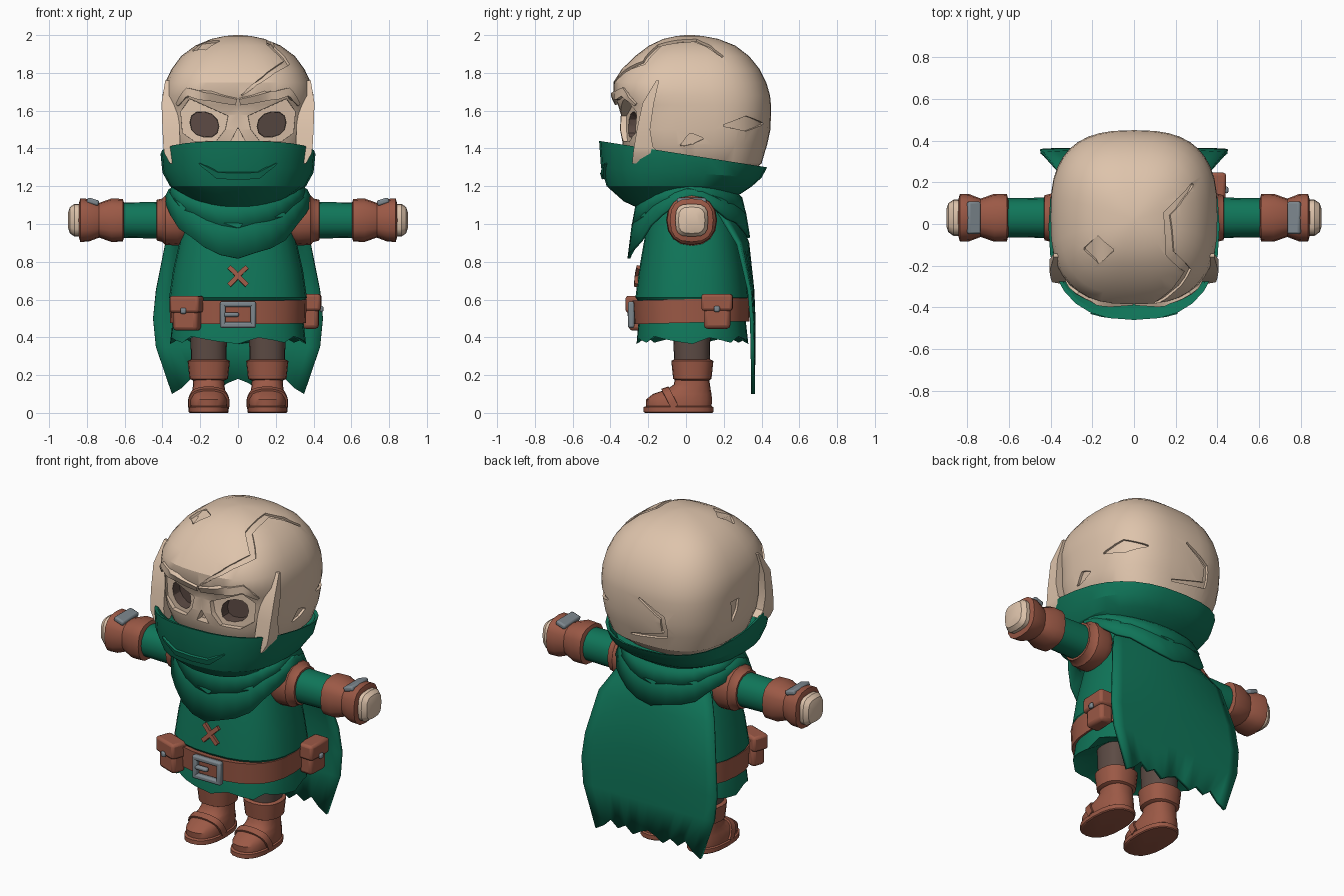
import bpy, bmesh, math
from mathutils import Vector, Matrix
from mathutils.bvhtree import BVHTree

if "Cube" in bpy.data.objects:
    bpy.data.objects.remove(bpy.data.objects["Cube"])


def material(name, rgb):
    m = bpy.data.materials.new(name)
    m.diffuse_color = (*rgb, 1)
    m.use_nodes = True
    m.node_tree.nodes["Principled BSDF"].inputs["Base Color"].default_value = m.diffuse_color
    return m


BONE = material("bone", (0.73, 0.55, 0.41))
GREEN = material("green cloth", (0.005, 0.18, 0.10))
LEATHER = material("brown leather", (0.33, 0.10, 0.061))
STEEL = material("grey steel", (0.205, 0.242, 0.27))
DARK = material("dark brown", (0.107, 0.07, 0.058))


def smooth(me, angle=35):
    me.polygons.foreach_set("use_smooth", [True] * len(me.polygons))
    me.set_sharp_from_angle(angle=math.radians(angle))


def build(name, verts, faces, mats, angle=35):
    me = bpy.data.meshes.new(name)
    me.from_pydata([tuple(v) for v in verts], [], faces)
    bm = bmesh.new()
    bm.from_mesh(me)
    bmesh.ops.recalc_face_normals(bm, faces=bm.faces)
    bm.to_mesh(me)
    bm.free()
    for m in mats:
        me.materials.append(m)
    smooth(me, angle)
    ob = bpy.data.objects.new(name, me)
    bpy.context.scene.collection.objects.link(ob)
    return ob


def loft(name, rings, mat, caps=True, loop=False, angle=35):
    n, k = len(rings[0]), len(rings)
    verts = [p for r in rings for p in r]
    faces = [(i * n + j, i * n + (j + 1) % n, (i + 1) % k * n + (j + 1) % n, (i + 1) % k * n + j)
             for i in range(k if loop else k - 1) for j in range(n)]
    if caps and not loop:
        faces += [tuple(range(n)), tuple(range((k - 1) * n, k * n))]
    return build(name, verts, faces, mat if isinstance(mat, list) else [mat], angle)


def unit(n, p):
    """Rounded-square outline of unit radius."""
    f = lambda v: math.copysign(abs(v) ** (2 / p), v)
    return [(f(math.cos(2 * math.pi * i / n)), f(math.sin(2 * math.pi * i / n))) for i in range(n)]


def ring(z, rx, yf, yb, zb=None, cx=0, n=28, p=2.5, jag=0):
    """Level outline; z is the front height, zb the back height."""
    zb = z if zb is None else zb
    return [Vector((cx + rx * c, (yf + yb) / 2 + (yb - yf) / 2 * s,
                    (z + zb) / 2 + (zb - z) / 2 * s + jag * ((i * 5 % 7) / 3 - 1)))
            for i, (c, s) in enumerate(unit(n, p))]


def tube_x(name, side, profile, mat, p=2.2, n=16):
    return loft(name, [[(side * x, 0.03 + r * c, 1.02 + r * s) for c, s in unit(n, p)]
                       for x, r in profile], mat)


def drape(name, target, path, w, up, down, mat, taper=1.0, steps=4):
    """Strip following the surface of target; w is a half-width or one per path point."""
    me = target.data
    tree = BVHTree.FromPolygons([v.co for v in me.vertices], [tuple(f.vertices) for f in me.polygons])
    ws = w if isinstance(w, list) else [w * taper] + [w] * (len(path) - 2) + [w * taper]
    pts = []
    for i in range(len(path) - 1):
        for t in range(steps + (i == len(path) - 2)):
            q = Vector(path[i]).lerp(Vector(path[i + 1]), t / steps)
            co, no, _, _ = tree.find_nearest(q)
            pts.append((co, no, ws[i] + (ws[i + 1] - ws[i]) * t / steps))
    rings = []
    for i, (co, no, h) in enumerate(pts):
        tan = pts[min(i + 1, len(pts) - 1)][0] - pts[max(i - 1, 0)][0]
        sd = tan.cross(no).normalized() * h
        rings.append([co + sd + no * up, co - sd + no * up, co - sd - no * down, co + sd - no * down])
    return loft(name, rings, mat)


def box(name, loc, size, mat, rot=None, bevel=0.01):
    m = Matrix.Translation(loc) @ (rot or Matrix()) @ Matrix.Diagonal((*size, 1))
    v = [m @ Vector((x, y, z)) for x in (-.5, .5) for y in (-.5, .5) for z in (-.5, .5)]
    ob = build(name, v, [(0, 1, 3, 2), (4, 5, 7, 6), (0, 1, 5, 4), (2, 3, 7, 6), (0, 2, 6, 4), (1, 3, 7, 5)], [mat])
    b = ob.modifiers.new("bevel", "BEVEL")
    b.width, b.segments = bevel, 2
    return ob


# Skull
skull = loft("skull", [ring(z, rx, yf, yb, n=40, p=2.7) for z, rx, yf, yb in [
    (1.20, .22, -.20, .25), (1.32, .35, -.30, .40), (1.42, .385, -.335, .43), (1.50, .395, -.35, .447),
    (1.58, .40, -.345, .45), (1.63, .40, -.36, .45), (1.68, .40, -.385, .445), (1.75, .385, -.385, .425),
    (1.82, .352, -.34, .39), (1.89, .30, -.268, .333), (1.945, .225, -.195, .26), (1.98, .14, -.12, .17),
    (1.995, .07, -.05, .09), (2.0, .02, .0, .04)]], [BONE, DARK])
cutters = []


def face_cutter(name, pts, floor, shrink, index=0):
    cx, cz = sum(p[0] for p in pts) / len(pts), sum(p[1] for p in pts) / len(pts)
    inner = [(cx + (x - cx) * shrink, cz + (z - cz) * shrink) for x, z in pts]
    ob = loft(name, [[(x, -.6, z) for x, z in pts],
                     [(x, floor + .33 * max(0, abs(x) - .1), z) for x, z in inner]], [BONE, DARK])
    for f in ob.data.polygons:
        f.material_index = index
    cutters.append(ob)


# Eye sockets, nose hole
for s in (1, -1):
    face_cutter("socket_cutter", [(s * x, z) for x, z in [
        (.045, 1.575), (.26, 1.67), (.31, 1.60), (.30, 1.48), (.23, 1.43), (.11, 1.435), (.06, 1.50)]], -.315, .94)
for s in (1, -1):
    face_cutter("eye_cutter", [(s * (.178 + .088 * c), 1.527 + .077 * q + .012 * c) for c, q in unit(12, 2.3)],
                -.25, .85, 1)
face_cutter("nose_cutter", [(0, 1.515), (.045, 1.43), (-.045, 1.43)], -.29, .9)

# Cracks and chips
for path, w in [
    ([(.30, .20, 1.9), (.17, .05, 2), (.18, -.15, 1.97), (.28, -.24, 1.88), (.14, -.37, 1.78), (.02, -.4, 1.68)],
     [.006, .018, .02, .018, .012, .005]),
    ([(.0, .46, 1.62), (-.15, .45, 1.53), (-.16, .45, 1.41), (.08, .45, 1.36)], [.006, .015, .018, .006]),
    ([(-.26, -.13, 1.95), (-.18, -.13, 1.97), (-.10, -.13, 1.98)], [.005, .07, .005]),
    ([(.40, .20, 1.52), (.36, .33, 1.53), (.25, .43, 1.53)], [.004, .04, .004]),
    ([(-.40, .10, 1.58), (-.40, .10, 1.52), (-.40, .11, 1.45)], [.035, .028, .004]),
    ([(.40, -.03, 1.41), (.40, .03, 1.45), (.40, .09, 1.45)], [.004, .03, .004])]:
    cutters.append(drape("crack_cutter", skull, path, w, .03, .014, [BONE, DARK]))
brows = []
for s in (1, -1):
    brows.append(drape("brow_ridge", skull, [(s * .01, -.4, 1.635), (s * .15, -.4, 1.665), (s * .27, -.34, 1.70),
                                             (s * .325, -.27, 1.63)], [.018, .024, .022, .008], .014, .03, BONE))
for c in cutters:
    c.hide_render = True
    mod = skull.modifiers.new("cut", "BOOLEAN")
    mod.operation, mod.solver, mod.object, mod.use_self = "DIFFERENCE", "EXACT", c, True
bpy.context.view_layer.update()
carved = bpy.data.meshes.new_from_object(skull.evaluated_get(bpy.context.evaluated_depsgraph_get()))
skull.modifiers.clear()
skull.data = carved
smooth(carved, 30)
for c in cutters:
    bpy.data.objects.remove(c)

# Cheekbones hanging over the mask
for s in (1, -1):
    loft("cheekbone", [[(s * x, y - h, z), (s * x, y + h, z), (s * (x - .07), y + h, z), (s * (x - .09), y - h, z)]
                       for x, y, z, h in [(.385, -.15, 1.76, .008), (.405, -.20, 1.64, .03), (.40, -.225, 1.50, .035),
                                          (.395, -.225, 1.41, .05), (.39, -.21, 1.375, .07), (.36, -.265, 1.32, .02)]], BONE)

# Face scarf
scarf = loft("face_scarf", [ring(*a) for a in [
    (1.36, .36, -.36, .36, 1.24), (1.435, .395, -.44, .41, 1.295), (1.44, .41, -.46, .43, 1.30),
    (1.30, .40, -.45, .40, 1.245), (1.20, .36, -.42, .35, 1.20), (1.12, .26, -.33, .29, 1.16),
    (1.06, .12, -.20, .20, 1.12)]], GREEN, angle=25)
drape("scarf_fold", scarf, [(-.21, -.44, 1.32), (-.11, -.46, 1.25), (.11, -.46, 1.25), (.21, -.44, 1.32)],
      [.003, .018, .018, .003], .014, .02, GREEN)

# Shoulder mantle in two layers
for name, rx, yf, yb, top, side, fd, bd in [("mantle", .395, -.31, .34, 1.21, 1.14, .31, .20),
                                            ("mantle_upper_layer", .37, -.29, .32, 1.22, 1.18, .19, .12)]:
    def layer(f, z, drop):
        pts = []
        for i, (c, s) in enumerate(unit(28, 2.1)):
            d = (fd if s < 0 else bd) * abs(s) ** 1.5 * drop
            jag = .012 * ((i * 5 % 7) / 3 - 1) if drop == 1 else 0
            pts.append((rx * f * c, (yf + yb) / 2 + (yb - yf) / 2 * f * s, z - d + jag))
        return pts
    m = loft(name, [layer(.5, top + .02, 0), layer(.78, top, .25), layer(.93, (top + side) / 2 + .01, .6),
                    layer(1, side, 1)], GREEN, caps=False)
    m.modifiers.new("cloth", "SOLIDIFY").thickness = .015

# Tunic and skirt
tunic = loft("tunic", [ring(*a) for a in [
    (.62, .30, -.2, .27), (.595, .355, -.255, .32), (.61, .365, -.268, .332), (.75, .345, -.25, .315),
    (.95, .30, -.215, .28), (1.10, .26, -.18, .24), (1.20, .20, -.13, .20)]], GREEN)
loft("skirt", [ring(.62, .31, -.22, .28), ring(.50, .345, -.25, .315), ring(.385, .36, -.262, .33, jag=.02),
               ring(.395, .34, -.245, .31, jag=.02), ring(.43, .25, -.18, .24)], GREEN)

# Belt, buckle, cross stitch
loft("belt", [ring(z, rx, yf, yb, z + .015) for z, rx, yf, yb in [
    (.475, .32, -.24, .30), (.47, .36, -.275, .335), (.595, .363, -.283, .34), (.59, .32, -.24, .30)]],
    LEATHER, loop=True)
for s in (1, -1):
    box("buckle_side", (s * .08, -.29, .52), (.03, .035, .14), STEEL)
    box("buckle_bar", (0, -.29, .52 + s * .055), (.19, .035, .03), STEEL)
    drape("cross_stitch", tunic, [(-.05, -.3, .73 - s * .05), (.05, -.3, .73 + s * .05)], .015, .018, .01,
          LEATHER, taper=.8)
box("buckle_prong", (-.035, -.295, .52), (.08, .03, .025), STEEL)

# Pouches
for loc, turn in [((-.27, -.245, .53), -20), ((.385, .165, .54), 88)]:
    r = Matrix.Rotation(math.radians(turn), 4, "Z")
    at = lambda x, y, z: Vector(loc) + r @ Vector((x, y, z))
    box("pouch", at(0, 0, -.03), (.14, .085, .13), LEATHER, r, .02)
    box("pouch_flap", at(0, -.005, .045), (.165, .10, .09), LEATHER, r, .015)
    box("pouch_stud", at(0, -.058, .01), (.032, .02, .032), STEEL, r, .009)

# Arms
for s in (1, -1):
    tube_x("armhole_cuff", s, [(.28, .12), (.32, .135), (.385, .13), (.40, .115), (.43, .108), (.432, .08)], LEATHER)
    tube_x("sleeve", s, [(.25, .10), (.64, .093)], GREEN)
    tube_x("gauntlet", s, [(.60, .08), (.61, .113), (.67, .115), (.735, .092), (.79, .113), (.835, .115), (.845, .08)],
           LEATHER, 2.6)
    tube_x("hand", s, [(.80, .085), (.865, .087), (.89, .07), (.90, .04)], BONE, 3.2)
    box("gauntlet_plate", (s * .768, .03, 1.118), (.065, .155, .03), STEEL, Matrix.Rotation(-s * .3, 4, "Y"))

# Legs and boots
for s in (1, -1):
    cx = s * .155
    rr = lambda z, rx, yf, yb, p=2.4: ring(z, rx, yf, yb, cx=cx, n=20, p=p)
    loft("leg", [rr(.2, .092, -.06, .125), rr(.46, .098, -.07, .13)], DARK)
    loft("boot_cuff", [rr(.17, .08, -.05, .12), rr(.18, .102, -.068, .135), rr(.275, .112, -.078, .145),
                       rr(.285, .09, -.06, .125)], LEATHER)
    boot = loft("boot", [rr(*a) for a in [
        (.03, .098, -.21, .135), (.07, .10, -.213, .138), (.10, .092, -.175, .135), (.125, .086, -.10, .13),
        (.15, .083, -.065, .127), (.20, .08, -.055, .12)]], LEATHER, angle=45)
    loft("sole", [rr(0, .10, -.215, .14), rr(.005, .106, -.225, .145), rr(.03, .106, -.225, .145),
                  rr(.036, .097, -.21, .135)], LEATHER)
    drape("boot_strap", boot, [(cx - .12, -.06, .03), (cx - .08, -.11, .13), (cx + .08, -.11, .13),
                               (cx + .12, -.06, .03)], .02, .012, .01, LEATHER)

# Cape with a ragged hem
cols = 15
jags = [-.05, -.02, .03, -.01, .02, -.02, .01, .03]
rows = [(1.14, .20, .22, .14), (1.02, .32, .29, .21), (.90, .385, .335, .285), (.65, .435, .362, .345),
        (.50, .45, .368, .358), (.35, .435, .368, .362), (.15, .35, .365, .365)]
verts = []
for k, (z, w, yc, ye) in enumerate(rows):
    for i in range(cols):
        u = i / (cols - 1) * 2 - 1
        drop = jags[min(i, cols - 1 - i)] if k == len(rows) - 1 else 0
        verts.append((u * w, yc + (ye - yc) * u * u, z + drop))
cape = build("cape", verts, [(k * cols + i, k * cols + i + 1, (k + 1) * cols + i + 1, (k + 1) * cols + i)
                             for k in range(len(rows) - 1) for i in range(cols - 1)], [GREEN])
cape.modifiers.new("cloth", "SOLIDIFY").thickness = .02
